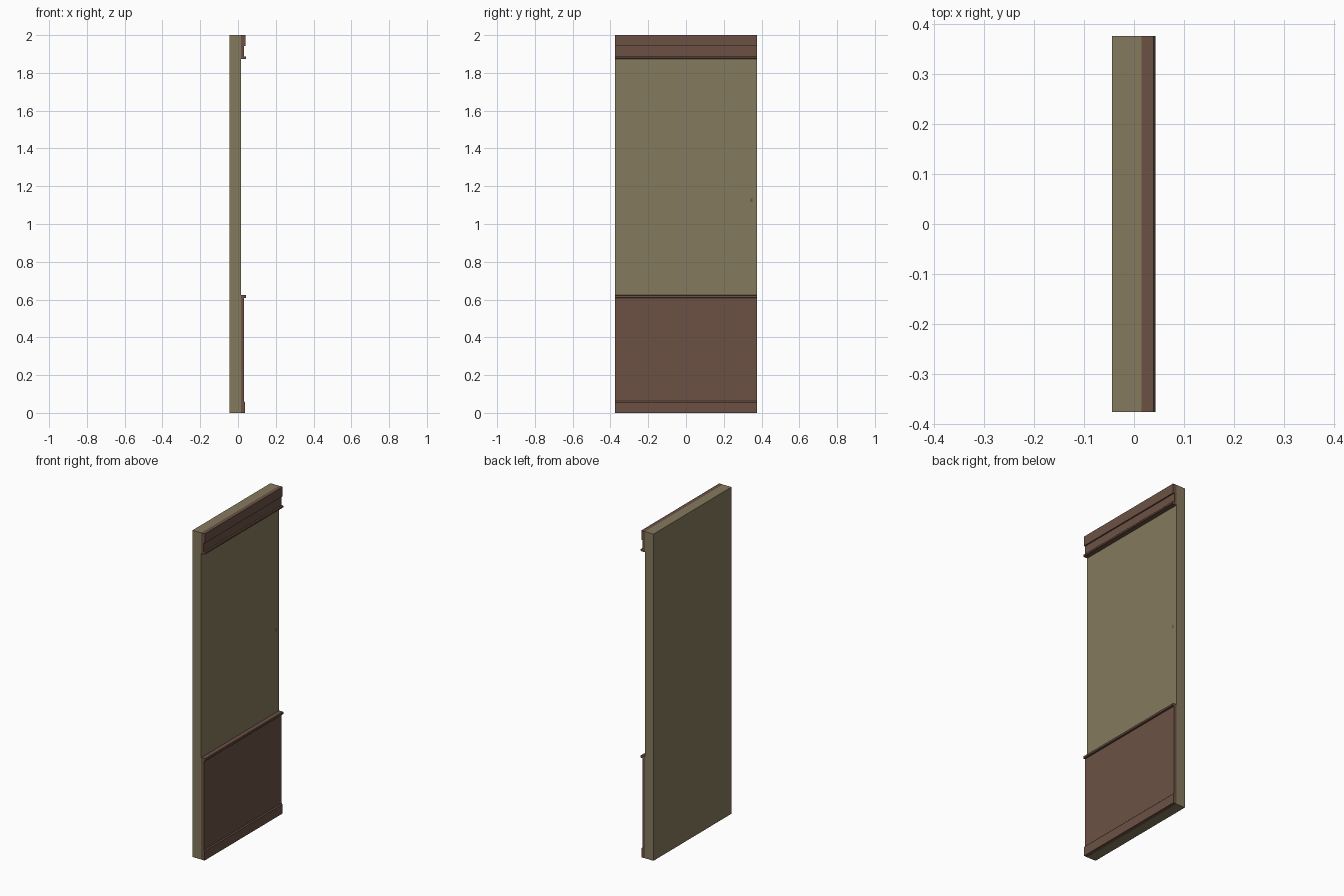
import bpy, bmesh

if "Cube" in bpy.data.objects:
    bpy.data.objects.remove(bpy.data.objects["Cube"])

HALF = 0.377     # half the wall length along y
FACE = 0.015     # x of the plaster surface


def material(name, rgb):
    m = bpy.data.materials.new(name)
    m.diffuse_color = (*rgb, 1.0)
    m.use_nodes = True
    m.node_tree.nodes["Principled BSDF"].inputs["Base Color"].default_value = m.diffuse_color
    return m


plaster = material("khaki plaster", (0.235, 0.193, 0.110))
wood = material("brown wood", (0.150, 0.083, 0.060))


def extrude_profile(name, profile, y0, y1, mat):
    """Sweep a closed x-z outline along y."""
    bm = bmesh.new()
    base = bm.faces.new([bm.verts.new((x, y0, z)) for x, z in profile])
    out = bmesh.ops.extrude_face_region(bm, geom=[base])
    moved = [v for v in out["geom"] if isinstance(v, bmesh.types.BMVert)]
    bmesh.ops.translate(bm, verts=moved, vec=(0, y1 - y0, 0))
    bmesh.ops.recalc_face_normals(bm, faces=bm.faces)
    me = bpy.data.meshes.new(name)
    bm.to_mesh(me)
    bm.free()
    me.materials.append(mat)
    ob = bpy.data.objects.new(name, me)
    bpy.context.collection.objects.link(ob)
    return ob


def rect(x0, x1, z0, z1):
    return [(x0, z0), (x1, z0), (x1, z1), (x0, z1)]


def bead(z0, z1, x1=0.043, c=0.003):
    """Rail outline with chamfered nose."""
    return [(FACE, z0), (x1 - c, z0), (x1, z0 + c), (x1, z1 - c),
            (x1 - c, z1), (FACE, z1)]


# Wall slab
extrude_profile("wall", rect(-0.044, FACE, 0, 2), -HALF, HALF, plaster)

# Lower panelling with a chamfered skirting board
extrude_profile("wainscot_and_skirting",
                [(FACE, 0), (0.038, 0), (0.038, 0.056), (0.032, 0.062),
                 (0.032, 0.61), (FACE, 0.61)], -HALF, HALF, wood)
extrude_profile("wainscot_cap", bead(0.608, 0.624), -HALF, HALF, wood)

# Top frieze: lower board, projecting upper board, rail underneath
extrude_profile("frieze_board",
                [(FACE, 1.885), (0.031, 1.885), (0.031, 1.942), (0.039, 1.942),
                 (0.039, 2.0), (FACE, 2.0)], -HALF, HALF, wood)
extrude_profile("frieze_rail", bead(1.873, 1.887), -HALF, HALF, wood)

# Tiny plate on the plaster
extrude_profile("small_plate", rect(FACE, FACE + 0.001, 1.116, 1.136),
                0.341, 0.351, wood)
